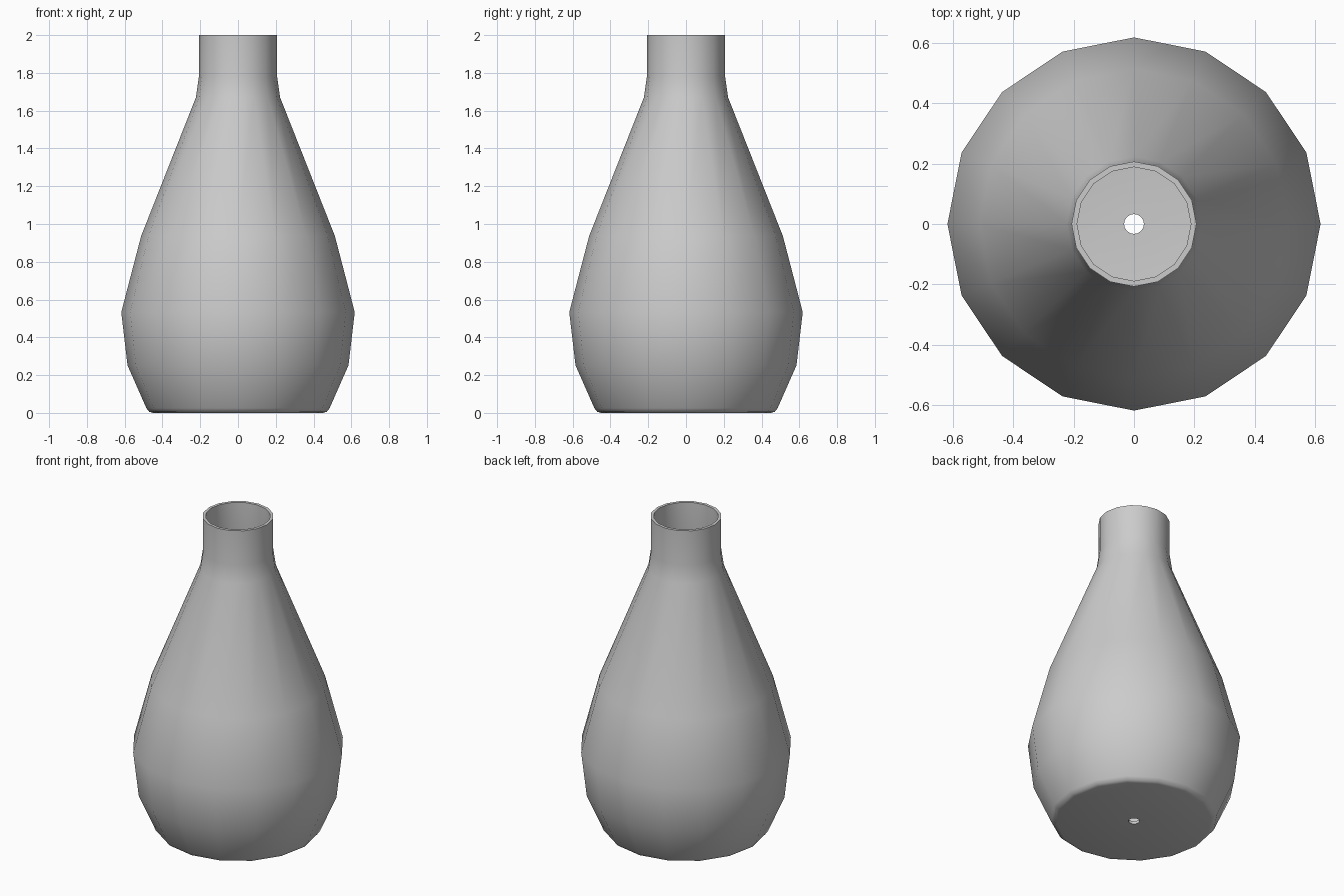
import bpy, bmesh, math
from mathutils import Matrix

cube = bpy.data.objects.get("Cube")
if cube:
    bpy.data.objects.remove(cube, do_unlink=True)

SIDES = 16
WALL = 0.018

# Plain grey clay
clay = bpy.data.materials.new("grey_clay")
clay.use_nodes = True
clay.diffuse_color = (0.6, 0.6, 0.6, 1)
clay.node_tree.nodes["Principled BSDF"].inputs["Base Color"].default_value = clay.diffuse_color

# Outer profile (radius, height): drain hole, rounded foot, belly, shoulder, neck
profile = [(0.033, 0), (0.45, 0), (0.47, 0.006), (0.485, 0.025),
           (0.585, 0.252), (0.618, 0.533), (0.513, 0.936),
           (0.223, 1.67), (0.207, 1.78), (0.207, 2.0)]

# Revolve the profile into a shell
bm = bmesh.new()
rings = []
for radius, height in profile:
    ring = bmesh.ops.create_circle(bm, segments=SIDES, radius=radius,
                                   matrix=Matrix.Translation((0, 0, height)))
    rings.append(ring["verts"])
for low, high in zip(rings, rings[1:]):
    for i in range(SIDES):
        j = (i + 1) % SIDES
        bm.faces.new((low[i], low[j], high[j], high[i]))
bmesh.ops.recalc_face_normals(bm, faces=bm.faces)
if min(bm.faces, key=lambda f: f.calc_center_median().z).normal.z > 0:
    bmesh.ops.reverse_faces(bm, faces=bm.faces)

mesh = bpy.data.meshes.new("bottle")
bm.to_mesh(mesh)
bm.free()
mesh.materials.append(clay)
bottle = bpy.data.objects.new("bottle", mesh)
bpy.context.collection.objects.link(bottle)

# Hollow wall with a flat rim
bpy.context.view_layer.objects.active = bottle
bottle.select_set(True)
wall = bottle.modifiers.new("wall", "SOLIDIFY")
wall.thickness = WALL
wall.offset = -1
wall.use_even_offset = True
bpy.ops.object.modifier_apply(modifier=wall.name)
bpy.ops.object.shade_smooth_by_angle(angle=math.radians(50))
